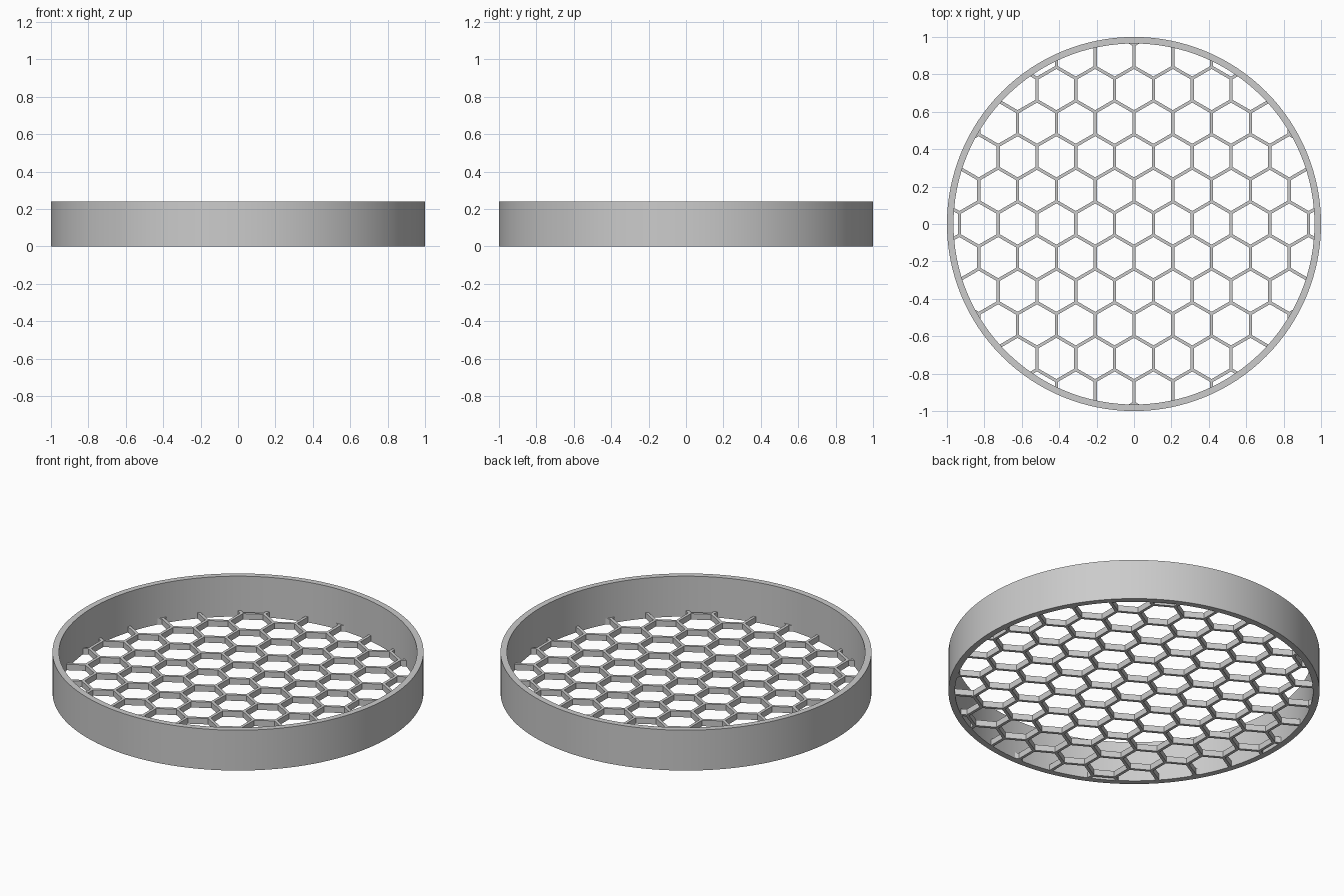
import bpy, bmesh
from math import sin, cos, pi, sqrt
from mathutils import Matrix

RIM_OUTER, RIM_INNER, RIM_HEIGHT = 1.0, 0.965, 0.24
PITCH, WALL, GRID_HEIGHT = 0.2075, 0.017, 0.035
SIDES = 128

if "Cube" in bpy.data.objects:
    bpy.data.objects.remove(bpy.data.objects["Cube"])

grey = bpy.data.materials.new("plain grey")
grey.use_nodes = True
grey.diffuse_color = (0.6, 0.6, 0.6, 1)
grey.node_tree.nodes["Principled BSDF"].inputs["Base Color"].default_value = (0.6, 0.6, 0.6, 1)


def make_object(name, bm):
    mesh = bpy.data.meshes.new(name)
    bmesh.ops.recalc_face_normals(bm, faces=bm.faces)
    bm.to_mesh(mesh)
    bm.free()
    mesh.materials.append(grey)
    obj = bpy.data.objects.new(name, mesh)
    bpy.context.collection.objects.link(obj)
    return obj


def add_prism(bm, sides, radius, z0, z1, x=0, y=0, turn=0):
    ring = [bm.verts.new((x + radius * cos(turn + 2 * pi * i / sides),
                          y + radius * sin(turn + 2 * pi * i / sides), z0))
            for i in range(sides)]
    base = bm.faces.new(ring)
    top = bmesh.ops.extrude_face_region(bm, geom=[base], use_keep_orig=True)["geom"]
    verts = [v for v in top if isinstance(v, bmesh.types.BMVert)]
    bmesh.ops.translate(bm, verts=verts, vec=(0, 0, z1 - z0))


def activate(obj):
    bpy.ops.object.select_all(action='DESELECT')
    obj.select_set(True)
    bpy.context.view_layer.objects.active = obj


# Rim: rectangular section spun around the z axis
bm = bmesh.new()
section = [bm.verts.new((r, 0, z)) for r, z in (
    (RIM_INNER, 0), (RIM_OUTER, 0), (RIM_OUTER, RIM_HEIGHT), (RIM_INNER, RIM_HEIGHT))]
edges = [bm.edges.new((section[i], section[(i + 1) % 4])) for i in range(4)]
bmesh.ops.spin(bm, geom=section + edges, cent=(0, 0, 0), axis=(0, 0, 1),
               angle=2 * pi, steps=SIDES, use_merge=True)
bmesh.ops.remove_doubles(bm, verts=bm.verts, dist=0.0001)
rim = make_object("rim", bm)
activate(rim)
bpy.ops.object.shade_smooth_by_angle()

# Honeycomb floor: thin disc, slightly sunk into the rim
bm = bmesh.new()
add_prism(bm, SIDES, RIM_INNER + 0.003, 0, GRID_HEIGHT)
honeycomb = make_object("honeycomb_floor", bm)

# Hexagonal cell cutters in staggered rows
bm = bmesh.new()
cell_radius = (PITCH - WALL) / sqrt(3)
for row in range(-6, 7):
    for col in range(-6, 7):
        x = (col + 0.5 * (row % 2)) * PITCH
        y = row * PITCH * sqrt(3) / 2
        if x * x + y * y < (RIM_INNER + PITCH) ** 2:
            add_prism(bm, 6, cell_radius, -0.1, GRID_HEIGHT + 0.1, x, y, pi / 6)
cutter = make_object("cell_cutter", bm)
cutter.hide_render = True

cut = honeycomb.modifiers.new("cells", 'BOOLEAN')
cut.operation = 'DIFFERENCE'
cut.solver = 'EXACT'
cut.object = cutter
activate(honeycomb)
bpy.ops.object.modifier_apply(modifier=cut.name)
bpy.data.objects.remove(cutter)
